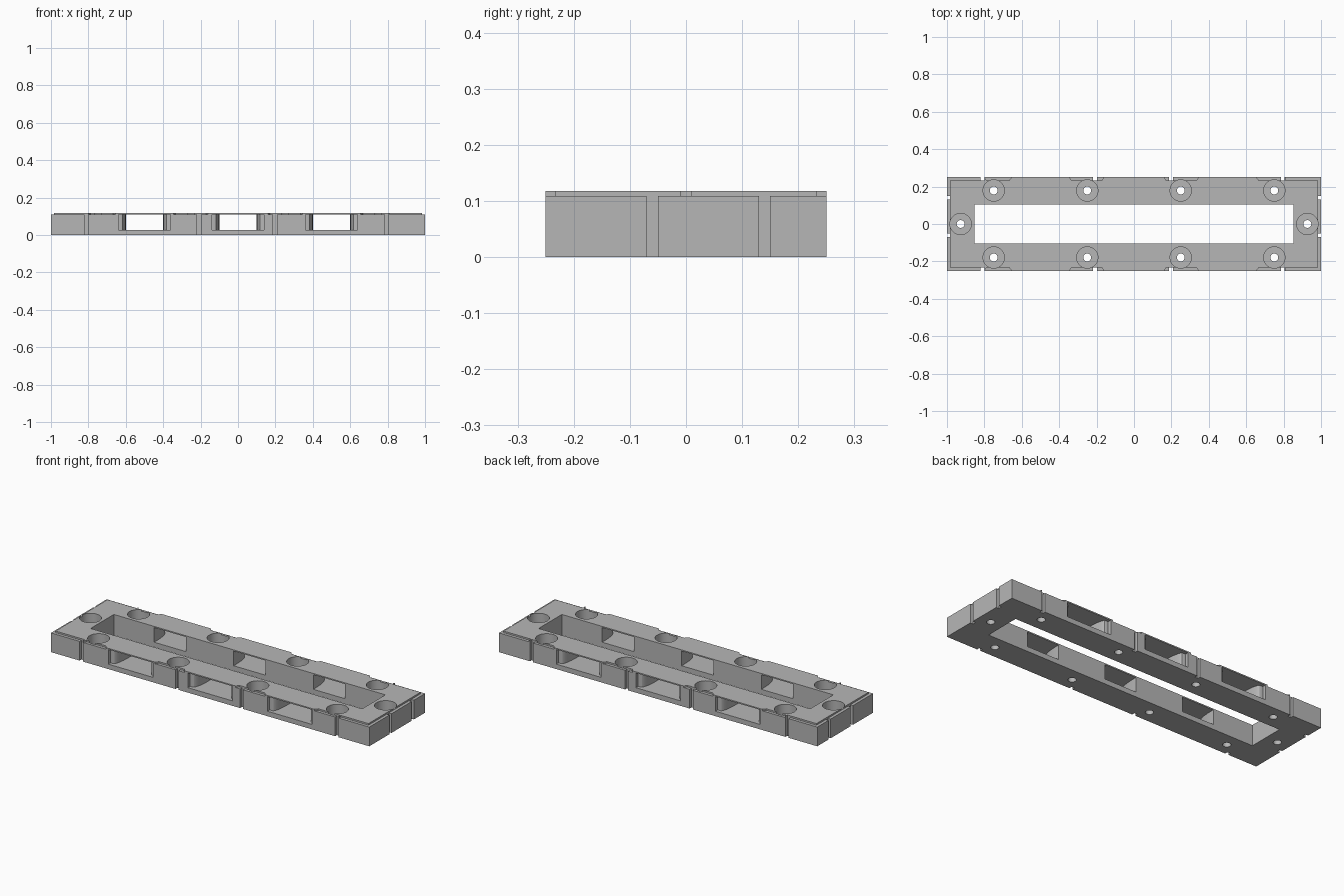
import bpy, bmesh
from math import cos, sin, pi

if "Cube" in bpy.data.objects:
    bpy.data.objects.remove(bpy.data.objects["Cube"])

L, W, H = 1.0, 0.25, 0.118      # half length, half width, height
LIP = 0.109                     # height of the shallow edge rebate
INSET = 0.017                   # depth of rebates and grooves

grey = bpy.data.materials.new("plain_grey")
grey.use_nodes = True
grey.diffuse_color = (0.47, 0.47, 0.47, 1)
grey.node_tree.nodes["Principled BSDF"].inputs["Base Color"].default_value = grey.diffuse_color


def prism(bm, pts, z0, z1):
    """Extrude a plan outline between two heights."""
    face = bm.faces.new([bm.verts.new((x, y, z0)) for x, y in pts])
    new = bmesh.ops.extrude_face_region(bm, geom=[face])["geom"]
    bmesh.ops.translate(bm, vec=(0, 0, z1 - z0),
                        verts=[v for v in new if isinstance(v, bmesh.types.BMVert)])


def box(x0, x1, y0, y1):
    return [(x0, y0), (x1, y0), (x1, y1), (x0, y1)]


def circle(cx, cy, r, n=40):
    return [(cx + r * cos(2 * pi * i / n), cy + r * sin(2 * pi * i / n)) for i in range(n)]


def make(name, solids):
    bm = bmesh.new()
    for pts, z0, z1 in solids:
        prism(bm, pts, z0, z1)
    bmesh.ops.recalc_face_normals(bm, faces=bm.faces)
    mesh = bpy.data.meshes.new(name)
    bm.to_mesh(mesh)
    bm.free()
    mesh.materials.append(grey)
    obj = bpy.data.objects.new(name, mesh)
    bpy.context.collection.objects.link(obj)
    return obj


# Base block
frame = make("rectangular_frame", [(box(-L, L, -W, W), 0, H)])

# Central opening
opening = [(box(-0.853, 0.853, -0.104, 0.104), -0.1, 0.3)]

# Screw positions with a wide bore above a narrow drilled hole
screws = [(x, s * 0.179) for x in (-0.75, -0.25, 0.25, 0.75) for s in (-1, 1)]
screws += [(-0.927, 0), (0.927, 0)]
bores = [(circle(x, y, 0.057), 0.03, 0.3) for x, y in screws]
drills = [(circle(x, y, 0.021, 24), -0.1, 0.2) for x, y in screws]

# Side windows flare outwards in a curve, then step wider at the outer face
flare = [(0.10, 0.09)]
flare += [(0.10 + 0.022 * (1 - cos(a * pi / 16)), 0.125 + 0.105 * sin(a * pi / 16))
          for a in range(9)]
flare += [(0.14, 0.23), (0.14, 0.27)]
outline = flare + [(-x, y) for x, y in reversed(flare)]
windows = [([(cx + x, s * y) for x, y in outline], 0.028, LIP + 0.002)
           for cx in (-0.5, 0, 0.5) for s in (-1, 1)]

# Vertical grooves around the outside
grooves = []
for s in (-1, 1):
    for x in (-0.81, -0.208, 0.198, 0.795):
        grooves.append((box(x - 0.01, x + 0.01, s * (W - INSET), s * 0.3), -0.1, 0.3))
    for y in (-0.06, 0.14):
        grooves.append((box(s * (L - INSET), s * 1.1, y - 0.01, y + 0.01), -0.1, 0.3))

# Shallow rebates: U-shaped around each end, tapered strips between windows
rebates = []
for sx in (-1, 1):
    a, b = L - INSET, W - INSET
    rebates.append(([(sx * x, y) for x, y in
                     [(0.81, -0.3), (1.1, -0.3), (1.1, 0.3), (0.81, 0.3),
                      (0.81, b), (a, b), (a, -b), (0.81, -b)]], LIP, 0.3))
    for sy in (-1, 1):
        for x0, x1 in ((0.16, 0.345), (0.655, 0.80)):
            rebates.append(([(sx * x, sy * y) for x, y in
                             [(x0, 0.3), (x0, W), (x0 + 0.012, b),
                              (x1 - 0.012, b), (x1, W), (x1, 0.3)]], LIP, 0.3))

# Cut every group out of the block
cutters = []
for name, solids in (("opening", opening), ("bore", bores), ("drill", drills),
                     ("window", windows), ("groove", grooves), ("rebate", rebates)):
    cutter = make(name + "_cutter", solids)
    cutter.hide_render = True
    mod = frame.modifiers.new(name, 'BOOLEAN')
    mod.operation = 'DIFFERENCE'
    mod.solver = 'EXACT'
    mod.object = cutter
    cutters.append(cutter)

# Apply the cuts and remove the cutters
bpy.context.view_layer.update()
result = bpy.data.meshes.new_from_object(
    frame.evaluated_get(bpy.context.evaluated_depsgraph_get()))
frame.modifiers.clear()
frame.data = result
frame.data.materials.clear()
frame.data.materials.append(grey)
for p in frame.data.polygons:
    p.material_index = 0
for cutter in cutters:
    bpy.data.objects.remove(cutter)

# Smooth bores while edges stay sharp
bpy.context.view_layer.objects.active = frame
frame.select_set(True)
bpy.ops.object.shade_smooth_by_angle(angle=0.5)
